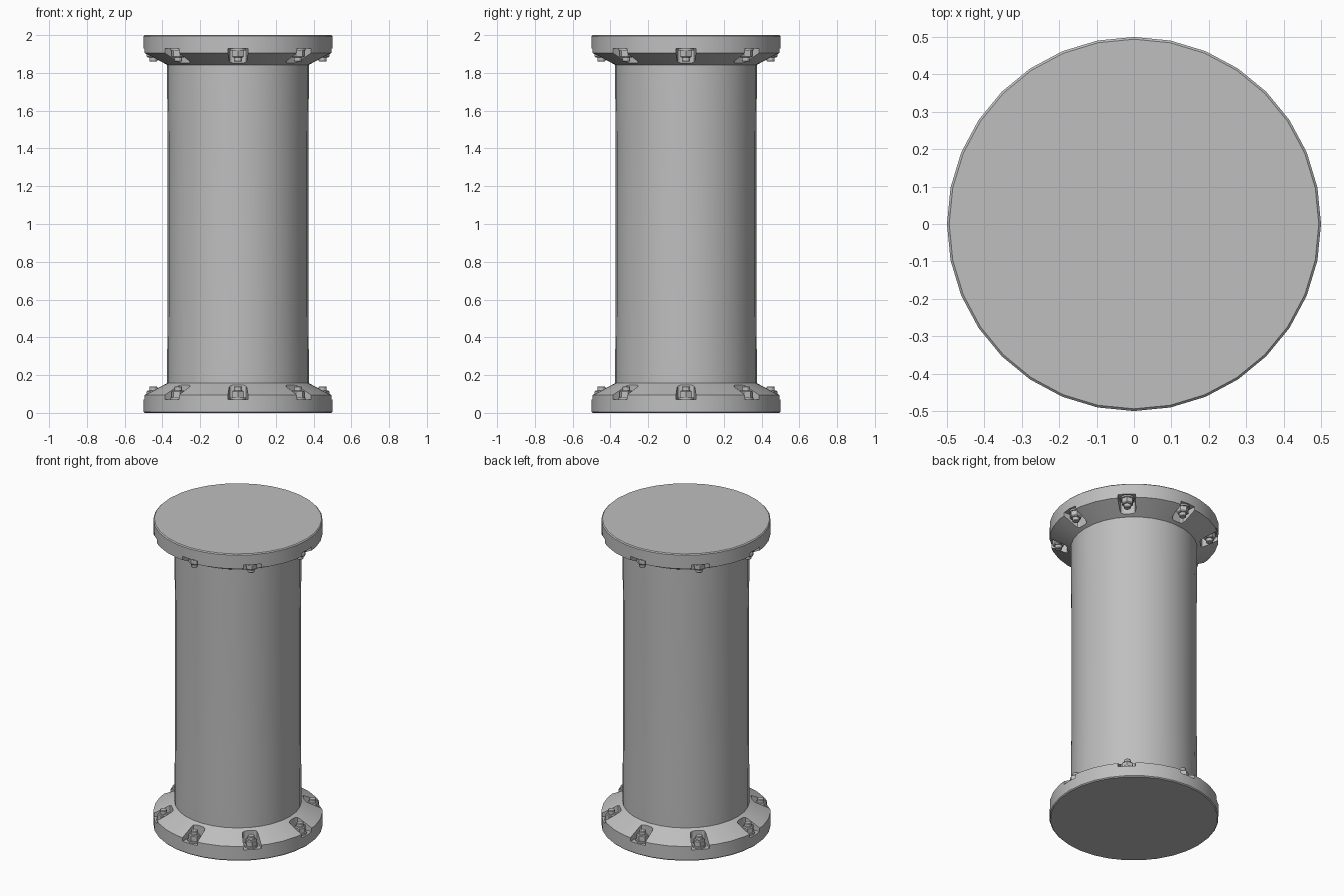
import bpy, bmesh, math
from mathutils import Matrix

if "Cube" in bpy.data.objects:
    bpy.data.objects.remove(bpy.data.objects["Cube"])

grey = bpy.data.materials.new("light grey")
grey.diffuse_color = (0.52, 0.52, 0.52, 1)
grey.use_nodes = True
grey.node_tree.nodes["Principled BSDF"].inputs["Base Color"].default_value = grey.diffuse_color
SIDES = 32
BOLTS = 8


def finish(name, bm, smooth=True):
    bmesh.ops.recalc_face_normals(bm, faces=bm.faces)
    mesh = bpy.data.meshes.new(name)
    bm.to_mesh(mesh)
    bm.free()
    obj = bpy.data.objects.new(name, mesh)
    bpy.context.collection.objects.link(obj)
    mesh.materials.append(grey)
    if smooth:
        bpy.ops.object.select_all(action='DESELECT')
        obj.select_set(True)
        bpy.context.view_layer.objects.active = obj
        bpy.ops.object.shade_smooth_by_angle(angle=math.radians(25))
    return obj


def lathe(bm, profile, sides=SIDES, centre=0.0, caps=True):
    """Turn (radius, height) points about a vertical axis at x = centre."""
    rings = []
    for r, z in profile:
        rings.append([bm.verts.new((centre + r * math.cos(2 * math.pi * i / sides),
                                    r * math.sin(2 * math.pi * i / sides), z))
                      for i in range(sides)])
    for a, b in zip(rings, rings[1:]):
        for i in range(sides):
            j = (i + 1) % sides
            bm.faces.new((a[i], a[j], b[j], b[i]))
    if caps:
        bm.faces.new(rings[0][::-1])
        bm.faces.new(rings[-1])


def place(bm, angle, top):
    bmesh.ops.rotate(bm, verts=bm.verts, cent=(0, 0, 0),
                     matrix=Matrix.Rotation(angle, 3, 'Z'))
    if top:
        for v in bm.verts:
            v.co.z = 2 - v.co.z


# Column shaft, very slightly waisted along the middle
bm = bmesh.new()
lathe(bm, [(0.375, 0.14), (0.375, 0.3), (0.372, 0.56), (0.372, 1.44),
           (0.375, 1.7), (0.375, 1.86)])
finish("shaft", bm)

# Plan of a bolt pocket: wide and open at the rim, rounded at the back
pocket = [(0.56, -0.058), (0.56, 0.058), (0.415, 0.047), (0.40, 0.042), (0.394, 0.028),
          (0.394, -0.028), (0.40, -0.042), (0.415, -0.047)]

for top in (False, True):
    end = "top" if top else "bottom"

    # Flange disc with a sloped shoulder
    bm = bmesh.new()
    lathe(bm, [(0.494, 0), (0.5, 0.006), (0.5, 0.095), (0.375, 0.158)])
    place(bm, 0, top)
    flange = finish(end + "_flange", bm, smooth=False)

    # Pockets cut in the shoulder
    cut = bmesh.new()
    for k in range(BOLTS):
        bm = bmesh.new()
        low = [bm.verts.new((x, y, 0.072)) for x, y in pocket]
        high = [bm.verts.new((x, y, 0.25)) for x, y in pocket]
        bm.faces.new(low[::-1])
        bm.faces.new(high)
        for i in range(len(pocket)):
            j = (i + 1) % len(pocket)
            bm.faces.new((low[i], low[j], high[j], high[i]))
        place(bm, k * 2 * math.pi / BOLTS, top)
        tmp = bpy.data.meshes.new("tmp")
        bm.to_mesh(tmp)
        bm.free()
        cut.from_mesh(tmp)
        bpy.data.meshes.remove(tmp)
    cutter = finish(end + "_pocket_cutter", cut, smooth=False)
    cutter.hide_render = True
    mod = flange.modifiers.new("pockets", 'BOOLEAN')
    mod.operation = 'DIFFERENCE'
    mod.solver = 'EXACT'
    mod.object = cutter
    bpy.ops.object.select_all(action='DESELECT')
    flange.select_set(True)
    bpy.context.view_layer.objects.active = flange
    bpy.ops.object.modifier_apply(modifier="pockets")
    bpy.data.objects.remove(cutter)
    bpy.ops.object.shade_smooth_by_angle(angle=math.radians(20))

    # Bolts: washer, hexagonal nut and stud end
    for k in range(BOLTS):
        bm = bmesh.new()
        lathe(bm, [(0.041, 0.07), (0.041, 0.082)], 16, 0.448)
        lathe(bm, [(0.036, 0.08), (0.036, 0.112), (0.031, 0.118)], 6, 0.448)
        lathe(bm, [(0.021, 0.11), (0.021, 0.137), (0.018, 0.141)], 12, 0.448)
        place(bm, k * 2 * math.pi / BOLTS, top)
        finish(f"{end}_bolt_{k + 1}", bm)
